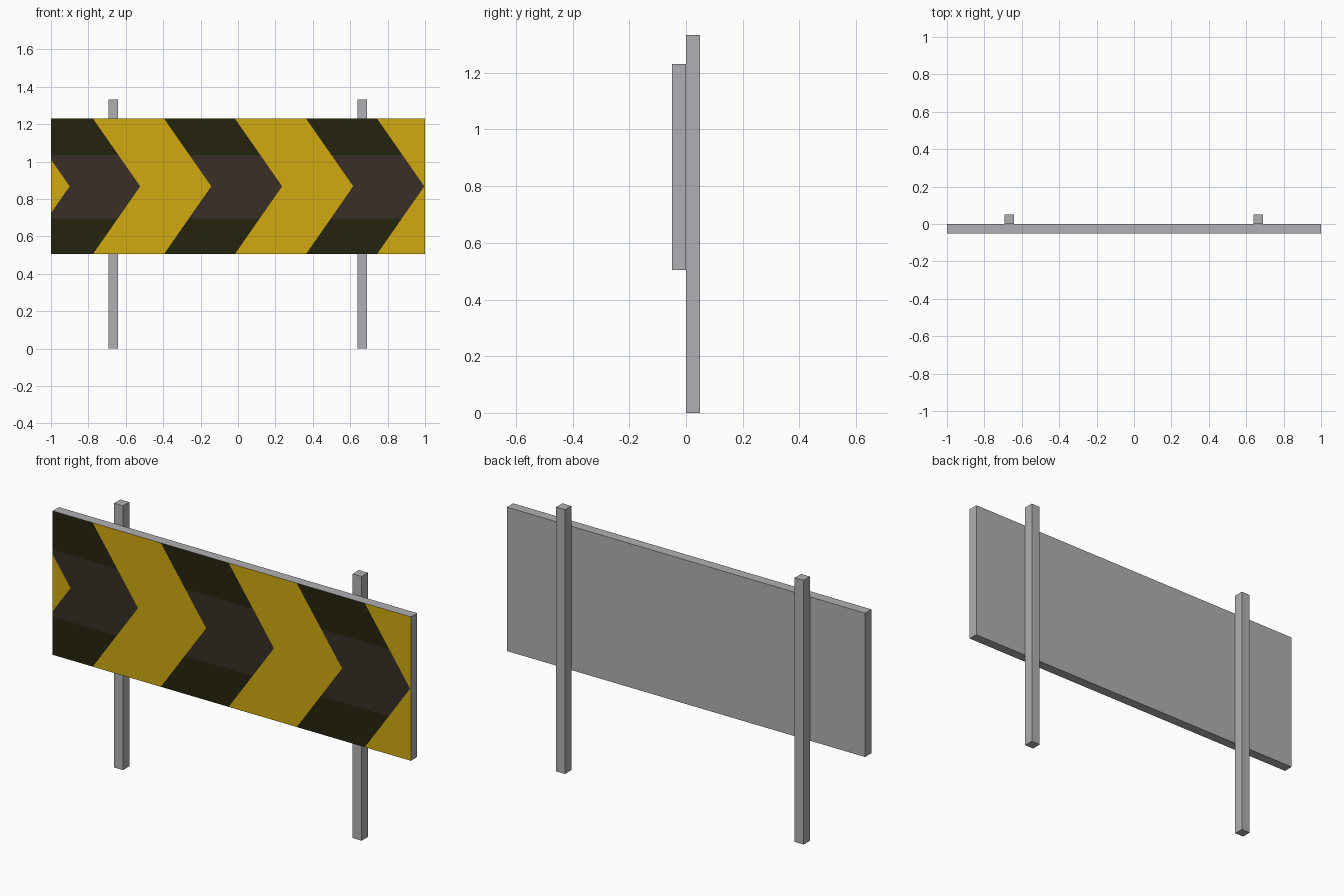
import bpy, bmesh
from mathutils import Vector

if "Cube" in bpy.data.objects:
    bpy.data.objects.remove(bpy.data.objects["Cube"])


def material(name, rgb):
    lin = [(c / 255 / 12.92) if c < 11 else ((c / 255 + 0.055) / 1.055) ** 2.4 for c in rgb]
    m = bpy.data.materials.new(name)
    m.diffuse_color = (*lin, 1)
    m.use_nodes = True
    m.node_tree.nodes["Principled BSDF"].inputs["Base Color"].default_value = m.diffuse_color
    return m


GREY = material("grey metal", (176, 175, 179))
YELLOW = material("sign yellow", (209, 170, 15))
BLACK = material("olive black", (37, 36, 15))
BROWN = material("dark brown", (56, 47, 38))


def box(name, lo, hi, mats):
    lo, hi = Vector(lo), Vector(hi)
    bm = bmesh.new()
    bmesh.ops.create_cube(bm, size=1)
    for v in bm.verts:
        v.co = (lo + hi) / 2 + Vector(a * b for a, b in zip(v.co, hi - lo))
    me = bpy.data.meshes.new(name)
    for m in mats:
        me.materials.append(m)
    bpy.context.collection.objects.link(bpy.data.objects.new(name, me))
    return bm, me


# Posts behind the board
for side, x in (("left", -0.667), ("right", 0.665)):
    bm, me = box(side + "_post", (x - 0.025, 0, 0), (x + 0.025, 0.05, 1.333), [GREY])
    bm.to_mesh(me)
    bm.free()

# Board with chevrons cut into its front face
Z0, Z1 = 0.505, 1.231
ZM = (Z0 + Z1) / 2
SLOPE = 0.253 / (Z1 - ZM)
TIPS = [-0.90, -0.523, -0.143, 0.236, 0.616, 0.996]
BAND = (0.697, 1.035)
bm, me = box("sign_board", (-1, -0.05, Z0), (1, 0, Z1), [GREY, YELLOW, BLACK, BROWN])


def cut_front(point, normal, half=0):
    bm.normal_update()
    faces = [f for f in bm.faces if f.normal.y < -0.9
             and (half == 0 or (f.calc_center_median().z - ZM) * half > 0)]
    geom = set(faces)
    for f in faces:
        geom.update(f.edges)
        geom.update(f.verts)
    bmesh.ops.bisect_plane(bm, geom=list(geom), dist=1e-6, plane_co=point, plane_no=normal)


cut_front((0, 0, ZM), (0, 0, 1))
for half in (-1, 1):
    for tip in TIPS:
        cut_front((tip, 0, ZM), Vector((1, 0, SLOPE * half)).normalized(), half)
for z in BAND:
    cut_front((0, 0, z), (0, 0, 1))

# Colour by chevron stripe and by height band
bm.normal_update()
for f in bm.faces:
    if f.normal.y < -0.9:
        c = f.calc_center_median()
        u = c.x + SLOPE * abs(c.z - ZM)
        if sum(u > t for t in TIPS) % 2 == 0:
            f.material_index = 1
        else:
            f.material_index = 3 if BAND[0] < c.z < BAND[1] else 2
bm.to_mesh(me)
bm.free()
